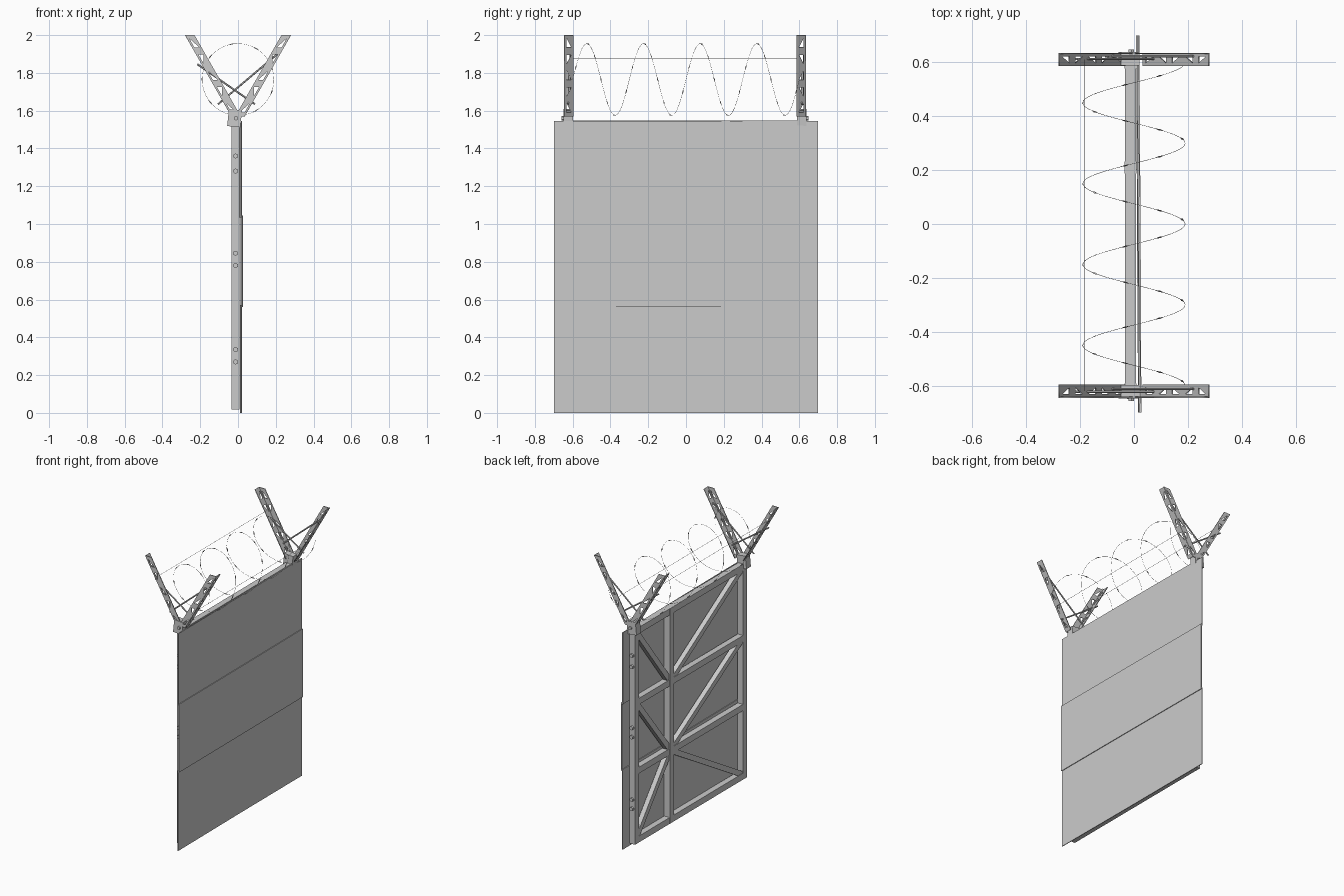
import bpy, bmesh, math, random
from mathutils import Vector, Matrix

if "Cube" in bpy.data.objects:
    bpy.data.objects.remove(bpy.data.objects["Cube"])
random.seed(4)
V = Vector


def finish(name, bm, smooth=False):
    me = bpy.data.meshes.new(name)
    bmesh.ops.recalc_face_normals(bm, faces=bm.faces)
    if smooth:
        for f in bm.faces:
            f.smooth = True
    bm.to_mesh(me)
    bm.free()
    ob = bpy.data.objects.new(name, me)
    bpy.context.collection.objects.link(ob)
    return ob


def box(bm, c, size, rot=None):
    m = Matrix.Translation(c) @ (rot or Matrix()) @ Matrix.Diagonal((*size, 1))
    bmesh.ops.create_cube(bm, size=1, matrix=m)


def bar(bm, a, b, w, depth):
    # rectangular bar from a to b lying in the YZ plane
    a, b = V(a), V(b)
    d = b - a
    rot = Matrix.Rotation(math.atan2(-d.y, d.z), 4, 'X')
    box(bm, (a + b) / 2, (depth, w, d.length), rot)


def rod(bm, a, b, r, n=6):
    a, b = V(a), V(b)
    d = b - a
    m = Matrix.Translation((a + b) / 2) @ d.to_track_quat('Z', 'Y').to_matrix().to_4x4()
    bmesh.ops.create_cone(bm, cap_ends=True, segments=n, radius1=r, radius2=r, depth=d.length, matrix=m)


def plate(name, loops, thick, m):
    # flat plate; the first loop is the outline, the rest are holes
    cu = bpy.data.curves.new(name, 'CURVE')
    cu.dimensions, cu.fill_mode, cu.extrude = '2D', 'BOTH', thick / 2
    for lp in loops:
        s = cu.splines.new('POLY')
        s.points.add(len(lp) - 1)
        for p, (x, y) in zip(s.points, lp):
            p.co = (x, y, 0, 1)
        s.use_cyclic_u = True
    tmp = bpy.data.objects.new(name + "_curve", cu)
    bpy.context.collection.objects.link(tmp)
    bpy.context.view_layer.update()
    me = bpy.data.meshes.new_from_object(tmp.evaluated_get(bpy.context.evaluated_depsgraph_get()))
    bpy.data.objects.remove(tmp)
    ob = bpy.data.objects.new(name, me)
    ob.matrix_world = m
    bpy.context.collection.objects.link(ob)


# frame: outer rails, mid post, cross rails
X, D, W = -0.013, 0.044, 0.045
YL, YM, YR = 0.6, 0.21, -0.615
ZS = [0.04, 0.53, 1.02, 1.525]
bm = bmesh.new()
for y in (YL, YR, YM):
    bar(bm, (X, y, 0.018), (X, y, 1.547), W, D)
for z in ZS:
    bar(bm, (X, YR, z), (X, YL, z), W, D - 0.002)
finish("gate_frame", bm)

# diagonal braces
bm = bmesh.new()
for a, b in [((YM, 2), (YR, 3)), ((YM, 1), (YR, 2)), ((YM, 1), (YR, 0)),
             ((YL, 3), (YM, 2)), ((YL, 2), (YM, 1)), ((YL, 0), (YM, 1))]:
    bar(bm, (X, a[0], ZS[a[1]]), (X, b[0], ZS[b[1]]), 0.038, D - 0.01)
finish("frame_diagonals", bm)

# bolts on the end posts
bm = bmesh.new()
for z in (0.27, 0.335, 0.78, 0.845, 1.28, 1.36):
    rod(bm, (X, YR - 0.035, z), (X, YR, z), 0.014)
    rod(bm, (X, YL, z), (X, YL + 0.035, z), 0.014)
finish("post_bolts", bm)

# three overlapping cladding sheets, slightly bent
def sheet(name, z0, z1, x_left, x_mid, x_right):
    bm = bmesh.new()
    rows = []
    for z in (z0, (z0 + z1) / 2, z1):
        rows.append([bm.verts.new((x, y, z)) for x, y in
                     ((x_left, -0.7), (x_mid, 0), (x_right, 0.7))])
    for r0, r1 in zip(rows, rows[1:]):
        for i in range(2):
            bm.faces.new((r0[i], r0[i + 1], r1[i + 1], r1[i]))
    ob = finish(name, bm, True)
    so = ob.modifiers.new("thickness", 'SOLIDIFY')
    so.thickness, so.offset = 0.005, 0
    ob.modifiers.new("edges", 'EDGE_SPLIT').split_angle = math.radians(40)


sheet("lower_sheet", 0, 0.57, 0.018, 0.013, 0.012)
sheet("middle_sheet", 0.56, 1.045, 0.025, 0.022, 0.017)
sheet("upper_sheet", 1.035, 1.545, 0.019, 0.016, 0.01)

# V-shaped brackets of perforated angle iron
XZ = Matrix.Rotation(math.pi / 2, 4, 'X')
base, tip, inner = V((0.035, 1.57)), V((0.28, 2.0)), V((-0.05, 0))
L = (tip - base).length


def tri_holes(n, length, w, point):
    out, step = [], length / n
    for i in range(n):
        a, b = i * step + step * 0.25, i * step + step * 0.8
        lo, hi = w * 0.24, w * 0.76
        tri = [(a, lo), (b, lo), (b if i % 2 else a, hi)]
        out.append([point(*p) for p in tri])
    return out


for side, y0 in (("front", -0.643), ("back", 0.633)):
    inward = 1 if y0 < 0 else -1
    for hand, sx in (("right", 1), ("left", -1)):
        mir = Matrix.Diagonal((sx, 1, 1, 1))
        pt = lambda s, t: tuple(base + (tip - base) * (s / L) + inner * (t / 0.05))
        outline = [pt(0, 0), pt(L, 0), pt(L, 0.05), pt(0, 0.05)]
        plate(f"{side}_{hand}_arm_web", [outline] + tri_holes(5, L, 0.05, pt), 0.005,
              mir @ Matrix.Translation((0, y0, 0)) @ XZ)
        # flange along the outer edge of the arm
        u = V((tip.x - base.x, 0, tip.y - base.y)).normalized()
        v = V((0, inward, 0))
        n = u.cross(v)
        m = Matrix((u, v, n)).transposed().to_4x4()
        m.translation = V((base.x - 0.002, y0, base.y))
        w = 0.047
        fl = [(0, 0), (L, 0), (L, w), (0, w)]
        plate(f"{side}_{hand}_arm_flange", [fl] + tri_holes(5, L, w, lambda s, t: (s, t)), 0.005, mir @ m)

    # crossed tie rods and base clamp
    bm = bmesh.new()
    yc = y0 + inward * 0.02
    rod(bm, (-0.215, yc, 1.846), (0.09, yc, 1.634), 0.005)
    rod(bm, (0.22, yc + 0.01, 1.91), (-0.106, yc + 0.01, 1.634), 0.005)
    finish(f"{side}_tie_rods", bm)
    bm = bmesh.new()
    box(bm, (-0.018, yc, 1.56), (0.07, 0.05, 0.09), Matrix.Rotation(0.1, 4, 'Y'))
    rod(bm, (-0.01, y0 - inward * 0.015, 1.56), (-0.01, yc, 1.56), 0.012)
    finish(f"{side}_arm_clamp", bm)

# straight strands and coiled wire with barbs
bm = bmesh.new()
for x, z in ((-0.185, 1.875), (0.13, 1.72)):
    rod(bm, (x, -0.62, z), (x, 0.61, z), 0.001, 3)
finish("straight_wires", bm)

TURNS, R, ZC = 4, 0.19, 1.765
def coil(t):
    a = t * TURNS * 2 * math.pi
    return V((R * math.cos(a), -0.6 + 1.2 * t, ZC + R * math.sin(a)))


bm = bmesh.new()
N = 160
for i in range(N):
    rod(bm, coil(i / N), coil((i + 1) / N), 0.0009, 3)
finish("wire_coil", bm)

bm = bmesh.new()
for i in range(36):
    p, q = coil((i + 0.5) / 36), coil((i + 0.6) / 36)
    d = (q - p).normalized()
    o = d.orthogonal().normalized() * 0.004
    vs = [bm.verts.new(c) for c in (p - d * 0.02, p + o, p + d * 0.02, p - o)]
    bm.faces.new(vs)
finish("wire_barbs", bm)
